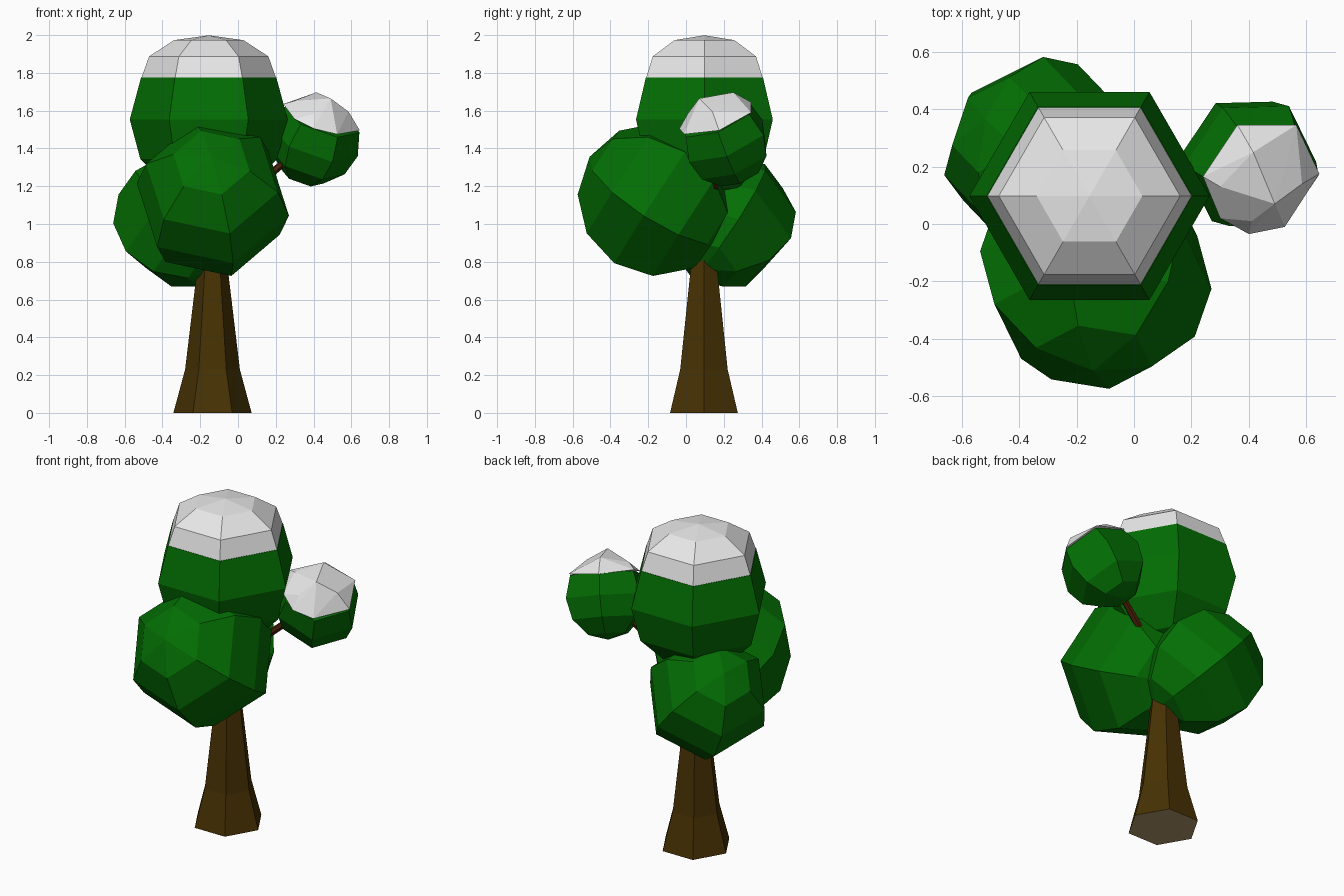
import bpy, bmesh, math
from mathutils import Vector

if "Cube" in bpy.data.objects:
    bpy.data.objects.remove(bpy.data.objects["Cube"])


def material(name, rgb):
    m = bpy.data.materials.new(name)
    m.diffuse_color = (*rgb, 1)
    m.use_nodes = True
    m.node_tree.nodes["Principled BSDF"].inputs["Base Color"].default_value = m.diffuse_color
    return m


GREEN = material("leaf green", (0.001, 0.155, 0.001))
SNOW = material("snow white", (0.8, 0.8, 0.8))
BARK = material("bark brown", (0.062, 0.031, 0.001))
TWIG = material("branch red brown", (0.065, 0.015, 0.002))
CUT = material("cut wood tan", (0.43, 0.31, 0.15))


def finish(name, bm, mat):
    bmesh.ops.recalc_face_normals(bm, faces=bm.faces)
    me = bpy.data.meshes.new(name)
    bm.to_mesh(me)
    bm.free()
    me.materials.append(mat)
    ob = bpy.data.objects.new(name, me)
    bpy.context.collection.objects.link(ob)
    return ob


def lathe(name, profile, mat, origin, axis=(0, 0, 1), first=(1, 0, 0), scale=1.0):
    """Six-sided solid of (radius, height) rings around an axis; radius 0 is a pole."""
    o, a = Vector(origin), Vector(axis).normalized()
    e = Vector(first)
    e = (e - a * e.dot(a)).normalized()
    b = a.cross(e)
    bm = bmesh.new()
    rings = []
    for r, h in profile:
        n = 6 if r > 0 else 1
        rings.append([bm.verts.new(o + scale * (a * h + r * (
            e * math.cos(i * math.pi / 3) + b * math.sin(i * math.pi / 3))))
            for i in range(n)])
    for lo, hi in zip(rings, rings[1:]):
        for i in range(6):
            j = (i + 1) % 6
            quad = [lo[i % len(lo)], lo[j % len(lo)], hi[j % len(hi)], hi[i % len(hi)]]
            bm.faces.new(list(dict.fromkeys(quad)))
    return finish(name, bm, mat)


# unit ball (six rings), balls cut flat under the snow, and snow cap profile
S = math.sqrt(3) / 2
BALL = [(0, -1), (0.5, -S), (S, -0.5), (1, 0), (S, 0.5), (0.5, S), (0, 1)]
CUT_BALL = BALL[:4] + [(0.856, 0.535), (0, 0.535)]
CAP = [(0.85, 0.535), (0.755, 0.80), (0.44, 1.005), (0, 1.067)]

# trunk, flared at the foot, with a paler sole
trunk = lathe("trunk", [(0, 0), (0.207, 0), (0.145, 0.23), (0.085, 0.73), (0.05, 1.05), (0, 1.06)],
              BARK, (-0.135, 0.095, 0))
trunk.data.materials.append(CUT)
for f in trunk.data.polygons:
    f.material_index = int(f.center.z < 0.01)

# side branch carrying the small clump
start, end = Vector((-0.08, 0.12, 1.05)), Vector((0.39, 0.21, 1.45))
lathe("side_branch", [(0.024, 0), (0.017, (end - start).length)], TWIG, start, end - start)

# foliage clumps: profile, centre, axis, direction of first meridian, radius
top = ((-0.155, 0.0975, 1.553), (0, 0, 1), (1, 0, 0), 0.418)
clumps = {
    "top_foliage": (CUT_BALL, *top),
    "small_foliage": (CUT_BALL, (0.405, 0.21, 1.44), (0.32, -0.35, 0.88), (0.2, 0.005, -0.07), 0.243),
    "front_foliage": (BALL, (-0.133, -0.16, 1.13), (-0.02, -0.84, 0.54), (0.96, -0.165, -0.20), 0.417),
    "back_foliage": (BALL, (-0.305, 0.225, 1.015), (-0.59, 0.39, 0.71), (-0.51, 0.527, -0.68), 0.36),
}
for name, (profile, c, ax, e, r) in clumps.items():
    lathe(name, profile, GREEN, c, ax, e, r)

# snow on the top clump
lathe("top_snow", CAP, SNOW, *top)

# uneven faceted snow on the small clump: slanted rim, then the dome points
bm = bmesh.new()
for p in [(0.645, 0.175, 1.495), (0.525, -0.01, 1.475), (0.40, -0.035, 1.505),
          (0.30, 0.02, 1.555), (0.24, 0.165, 1.635), (0.36, 0.345, 1.645),
          (0.565, 0.345, 1.59), (0.49, 0.07, 1.665), (0.415, 0.25, 1.697),
          (0.585, 0.14, 1.595), (0.30, 0.13, 1.652), (0.41, 0.01, 1.585)]:
    bm.verts.new(p)
bmesh.ops.convex_hull(bm, input=bm.verts)
finish("small_snow", bm, SNOW)
